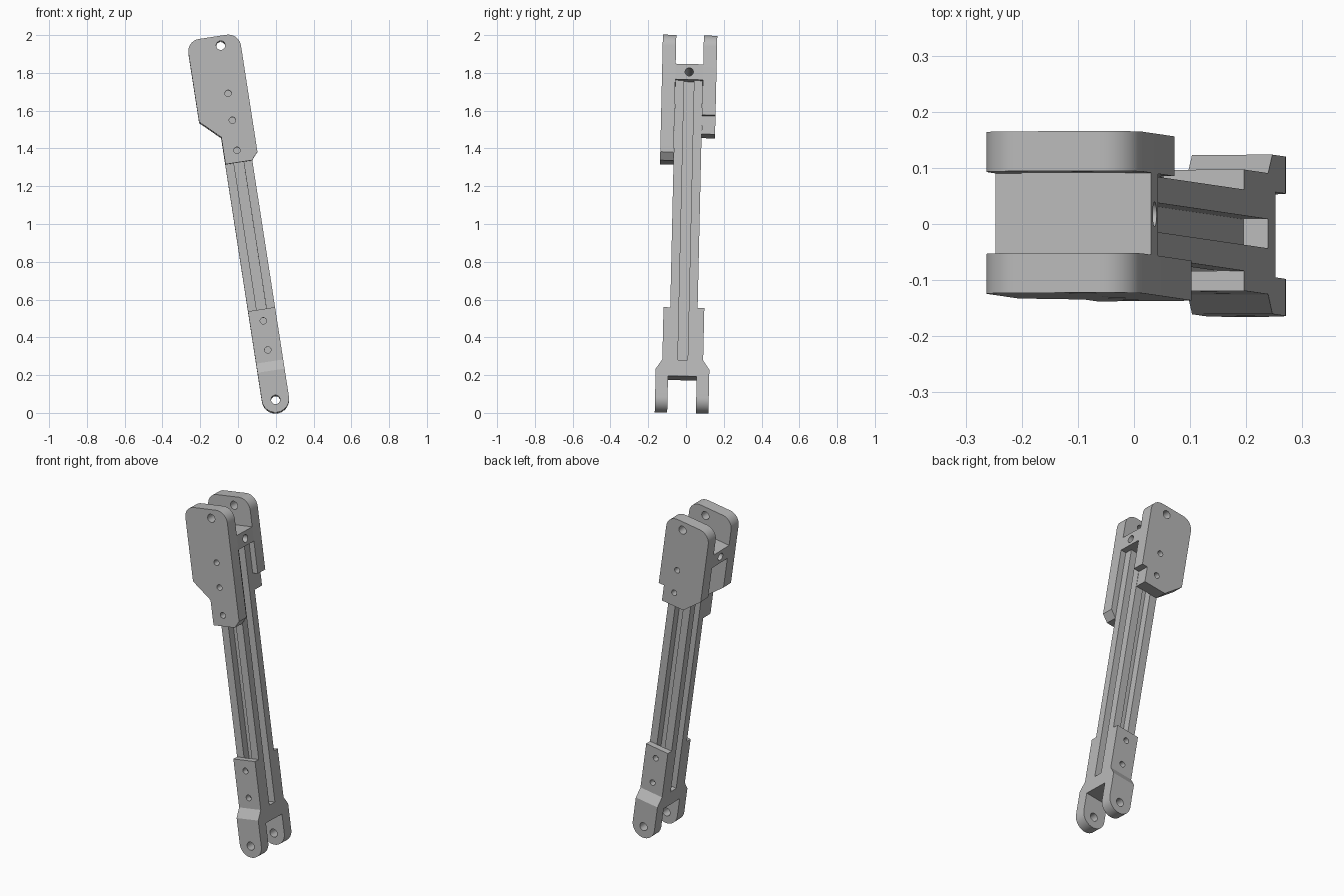
import bpy, bmesh
from math import sin, cos, pi, radians
from mathutils import Matrix

cube = bpy.data.objects.get("Cube")
if cube:
    bpy.data.objects.remove(cube, do_unlink=True)

metal = bpy.data.materials.new("grey_metal")
metal.use_nodes = True
GREY = (0.48, 0.48, 0.48, 1)
metal.diffuse_color = GREY
metal.node_tree.nodes["Principled BSDF"].inputs["Base Color"].default_value = GREY

# Leaning frame of the whole link: x across, y through, z along the bar
LINK = (Matrix.Translation((0.198, -0.022, 0.072))
        @ Matrix.Rotation(radians(-1.3), 4, 'X')
        @ Matrix.Rotation(radians(-8.8), 4, 'Y'))
THROUGH = Matrix.Rotation(pi / 2, 4, 'X')           # profile in x-z, depth in y
ACROSS = Matrix(((0, 0, 1, 0), (1, 0, 0, 0), (0, 1, 0, 0), (0, 0, 0, 1)))  # profile in y-z
ALONG = Matrix.Identity(4)                          # profile in x-y


def arc(cx, cy, r, start, end, steps=10):
    angles = [radians(start + (end - start) * i / steps) for i in range(steps + 1)]
    return [(cx + r * cos(a), cy + r * sin(a)) for a in angles]


def circle(cx, cy, r):
    return arc(cx, cy, r, 0, 360, 24)[:-1]


def rect(x0, y0, x1, y1):
    return [(x0, y0), (x1, y0), (x1, y1), (x0, y1)]


def prism(name, loops, basis, near, far):
    """Fill the first loop, cut the other loops out, and extrude from near to far."""
    curve = bpy.data.curves.new(name + "_profile", 'CURVE')
    curve.dimensions = '2D'
    curve.fill_mode = 'BOTH'
    curve.extrude = (far - near) / 2
    for loop in loops:
        spline = curve.splines.new('POLY')
        spline.points.add(len(loop) - 1)
        for point, (x, y) in zip(spline.points, loop):
            point.co = (x, y, 0, 1)
        spline.use_cyclic_u = True
    temp = bpy.data.objects.new(name + "_temp", curve)
    bpy.context.collection.objects.link(temp)
    bpy.context.view_layer.update()
    mesh = bpy.data.meshes.new_from_object(temp.evaluated_get(bpy.context.evaluated_depsgraph_get()))
    bpy.data.objects.remove(temp, do_unlink=True)
    bpy.data.curves.remove(curve)

    bm = bmesh.new()
    bm.from_mesh(mesh)
    bmesh.ops.remove_doubles(bm, verts=bm.verts, dist=0.0002)
    middle = (near + far) / 2
    if basis is THROUGH:
        middle = -middle
    bm.transform(basis @ Matrix.Translation((0, 0, middle)))
    bmesh.ops.recalc_face_normals(bm, faces=bm.faces)
    bm.to_mesh(mesh)
    bm.free()
    mesh.name = name
    mesh.materials.clear()
    mesh.materials.append(metal)
    obj = bpy.data.objects.new(name, mesh)
    bpy.context.collection.objects.link(obj)
    obj.matrix_world = LINK
    bpy.ops.object.select_all(action='DESELECT')
    obj.select_set(True)
    bpy.context.view_layer.objects.active = obj
    bpy.ops.object.shade_smooth_by_angle(angle=radians(30))
    return obj


H = 0.0725          # half width of the bar
LEFT, RIGHT, TOP = -0.175, 0.106, 1.944
PIN, BOLT = 0.024, 0.017

# Slotted bar
slot, depth = 0.026, 0.028
corner = [(slot, depth), (slot, H), (H, H), (H, slot), (depth, slot)]
outline = []
for _ in range(4):
    outline += corner
    corner = [(y, -x) for x, y in corner]
prism("slotted_bar", [outline], ALONG, 0.2, 1.697)

# Upper fork plates: same rounded top, different lower ends
crown = arc(RIGHT - 0.068, TOP - 0.068, 0.068, 0, 90) + arc(LEFT + 0.065, TOP - 0.065, 0.065, 90, 180)
hip = [(LEFT, 1.51), (-0.071, 1.412)]
front_end = [(-0.071, 1.267), (0.071, 1.267), (RIGHT, 1.307)]
back_end = [(0.071, 1.412), (0.071, 1.509), (RIGHT, 1.509)]
pin_hole = circle(0, 1.893, PIN)
bolts = [circle(0, z, BOLT) for z in (1.636, 1.492, 1.331)]
prism("upper_front_plate", [crown + hip + front_end, pin_hole] + bolts, THROUGH, -0.144, -0.073)
prism("upper_back_plate", [crown + hip + back_end, pin_hole] + bolts[:2], THROUGH, 0.073, 0.144)

# Upper cross block with its end bolt hole
prism("upper_cross_block", [rect(-0.073, 1.697, 0.073, 1.78), circle(0, 1.738, 0.022)],
      ACROSS, LEFT, RIGHT)

# Lower fork: flared cross block
flare = [(0.142, 0.06), (0.142, 0.15), (0.108, 0.2)]
inner = [(-0.076, 0.06), (-0.076, 0.113), (0.076, 0.113), (0.076, 0.06)]
prism("lower_cross_block", [flare + [(-y, z) for y, z in reversed(flare)] + inner], ACROSS, -H, H)

# Lower fork: rounded arms and bolted side plates
arm = [(H, 0.06), (-H, 0.06)] + arc(0, 0, H, 180, 360, 24)
strap = rect(-H, 0.2, H, 0.48)
strap_bolts = [circle(0, z, BOLT) for z in (0.262, 0.418)]
for side, sign in (("front", -1), ("back", 1)):
    prism(f"lower_{side}_arm", [arm, circle(0, -0.005, PIN)], THROUGH,
          *sorted((sign * 0.076, sign * 0.142)))
    prism(f"lower_{side}_side_plate", [strap] + strap_bolts, THROUGH,
          *sorted((sign * 0.0725, sign * 0.108)))
